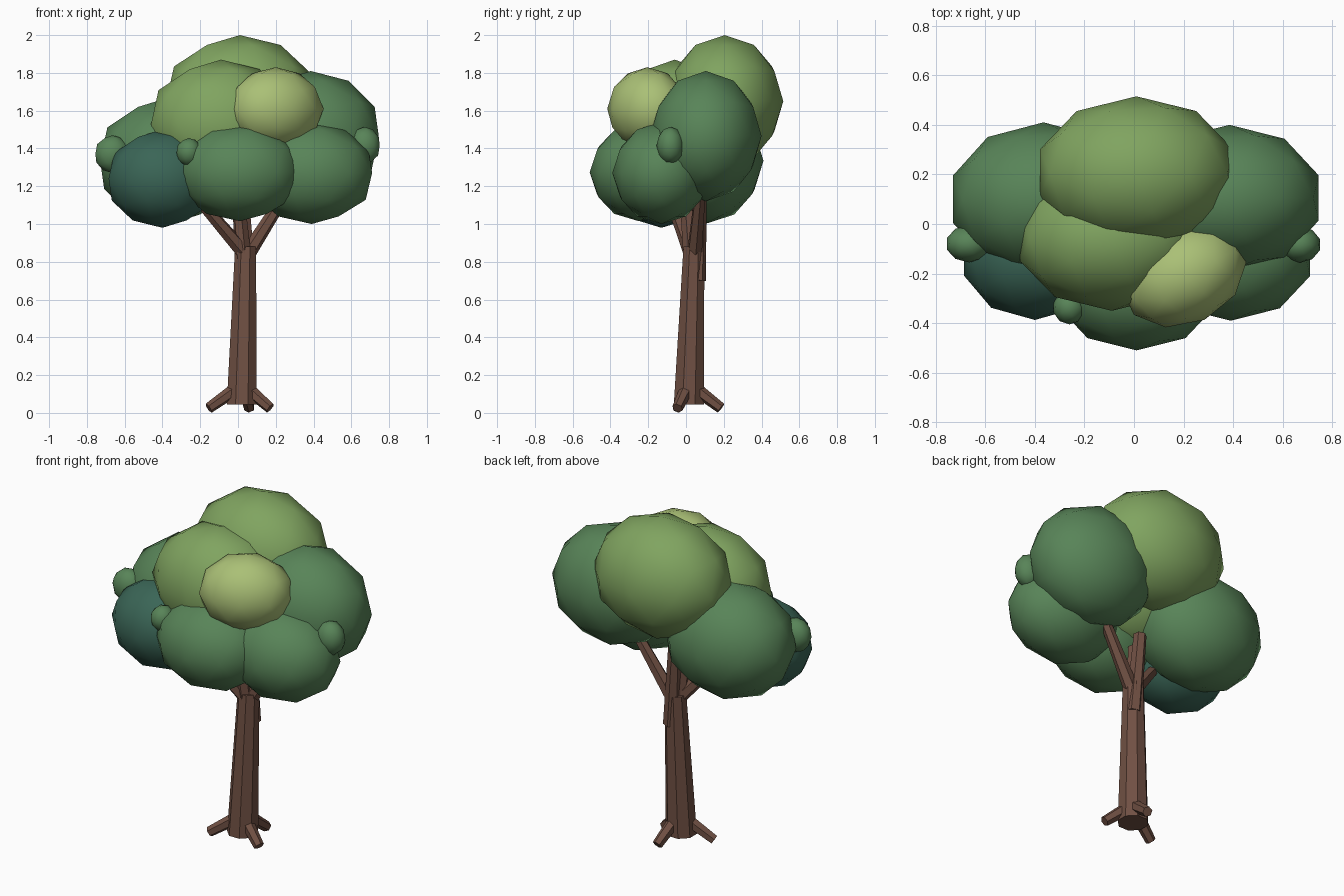
import bpy
import bmesh
import math
from mathutils import Vector

if "Cube" in bpy.data.objects:
    bpy.data.objects.remove(bpy.data.objects["Cube"])


def material(name, srgb):
    m = bpy.data.materials.new(name)
    lin = [((c / 255 + 0.055) / 1.055) ** 2.4 for c in srgb]
    m.diffuse_color = (*lin, 1)
    m.use_nodes = True
    m.node_tree.nodes["Principled BSDF"].inputs["Base Color"].default_value = m.diffuse_color
    return m


BARK = material("brown bark", (112, 80, 67))
GREEN = material("mid green", (88, 132, 88))
LIGHT = material("light green", (128, 164, 96))
YELLOW = material("yellow green", (170, 192, 118))
TEAL = material("dark teal", (58, 101, 86))


def finish(name, bm, mat, angle):
    bmesh.ops.recalc_face_normals(bm, faces=bm.faces)
    me = bpy.data.meshes.new(name)
    bm.to_mesh(me)
    bm.free()
    me.materials.append(mat)
    ob = bpy.data.objects.new(name, me)
    bpy.context.collection.objects.link(ob)
    bpy.context.view_layer.objects.active = ob
    ob.select_set(True)
    bpy.ops.object.shade_smooth_by_angle(angle=math.radians(angle))
    ob.select_set(False)
    return ob


def limb(name, a, b, r1, r2, sides, level=False):
    """Tapered prism between two points; level keeps the end caps horizontal."""
    a, b = Vector(a), Vector(b)
    rot = (b - a).to_track_quat('Z', 'Y')
    bm = bmesh.new()
    rings = []
    for p, r in ((a, r1), (b, r2)):
        ring = []
        for i in range(sides):
            t = 2 * math.pi * (i + 0.5) / sides
            off = Vector((r * math.cos(t), r * math.sin(t), 0))
            ring.append(bm.verts.new(p + (off if level else rot @ off)))
        rings.append(ring)
    for i in range(sides):
        j = (i + 1) % sides
        bm.faces.new((rings[0][i], rings[0][j], rings[1][j], rings[1][i]))
    bm.faces.new(rings[0])
    bm.faces.new(rings[1])
    return finish(name, bm, BARK, 20)


def leaf_clump(name, centre, radii, mat, turn=0):
    bm = bmesh.new()
    bmesh.ops.create_icosphere(bm, subdivisions=2, radius=1)
    # icosphere reaches only 0.951 along x
    bmesh.ops.scale(bm, vec=(radii[0] / 0.951, radii[1], radii[2]), verts=bm.verts)
    ob = finish(name, bm, mat, 60)
    ob.location = centre
    ob.rotation_euler.z = math.radians(turn)


# Trunk and branches
limb("trunk", (0.02, 0.015, 0.045), (0.04, 0.042, 0.88), 0.086, 0.06, 8, True)
limb("branch_middle", (0.055, 0.06, 0.70), (0.02, 0.075, 1.19), 0.045, 0.036, 6)
limb("branch_front", (0.03, 0.03, 0.80), (0.0, 0.0, 1.15), 0.045, 0.034, 6)
limb("branch_left", (0.04, 0.03, 0.84), (-0.21, -0.08, 1.13), 0.042, 0.03, 6)
limb("branch_right", (0.05, 0.045, 0.84), (0.26, 0.075, 1.17), 0.042, 0.03, 6)

# Roots
limb("root_left", (-0.02, 0.0, 0.12), (-0.155, -0.045, 0.025), 0.036, 0.029, 6)
limb("root_right", (0.06, 0.0, 0.12), (0.17, -0.045, 0.025), 0.036, 0.029, 6)
limb("root_back", (0.04, 0.06, 0.12), (0.06, 0.185, 0.025), 0.036, 0.029, 6)

# Crown
leaf_clump("crown_top", (0.01, 0.205, 1.65), (0.39, 0.31, 0.35), LIGHT)
leaf_clump("crown_back_left", (-0.365, 0.10, 1.335), (0.365, 0.31, 0.335), GREEN)
leaf_clump("crown_back_right", (0.385, 0.105, 1.465), (0.36, 0.295, 0.345), GREEN)
leaf_clump("crown_middle", (-0.09, -0.06, 1.53), (0.37, 0.29, 0.34), LIGHT)
leaf_clump("crown_highlight", (0.20, -0.205, 1.61), (0.25, 0.20, 0.22), YELLOW, 25)
leaf_clump("crown_front", (0.01, -0.25, 1.275), (0.32, 0.26, 0.26), GREEN)
leaf_clump("crown_front_left", (-0.40, -0.13, 1.24), (0.285, 0.257, 0.26), TEAL)
leaf_clump("crown_front_right", (0.39, -0.13, 1.27), (0.32, 0.26, 0.27), GREEN)

# Small leaf tufts
leaf_clump("tuft_left", (-0.665, -0.08, 1.37), (0.09, 0.075, 0.10), GREEN)
leaf_clump("tuft_right", (0.67, -0.083, 1.415), (0.08, 0.073, 0.10), GREEN)
leaf_clump("tuft_front", (-0.26, -0.335, 1.38), (0.065, 0.07, 0.075), GREEN)
